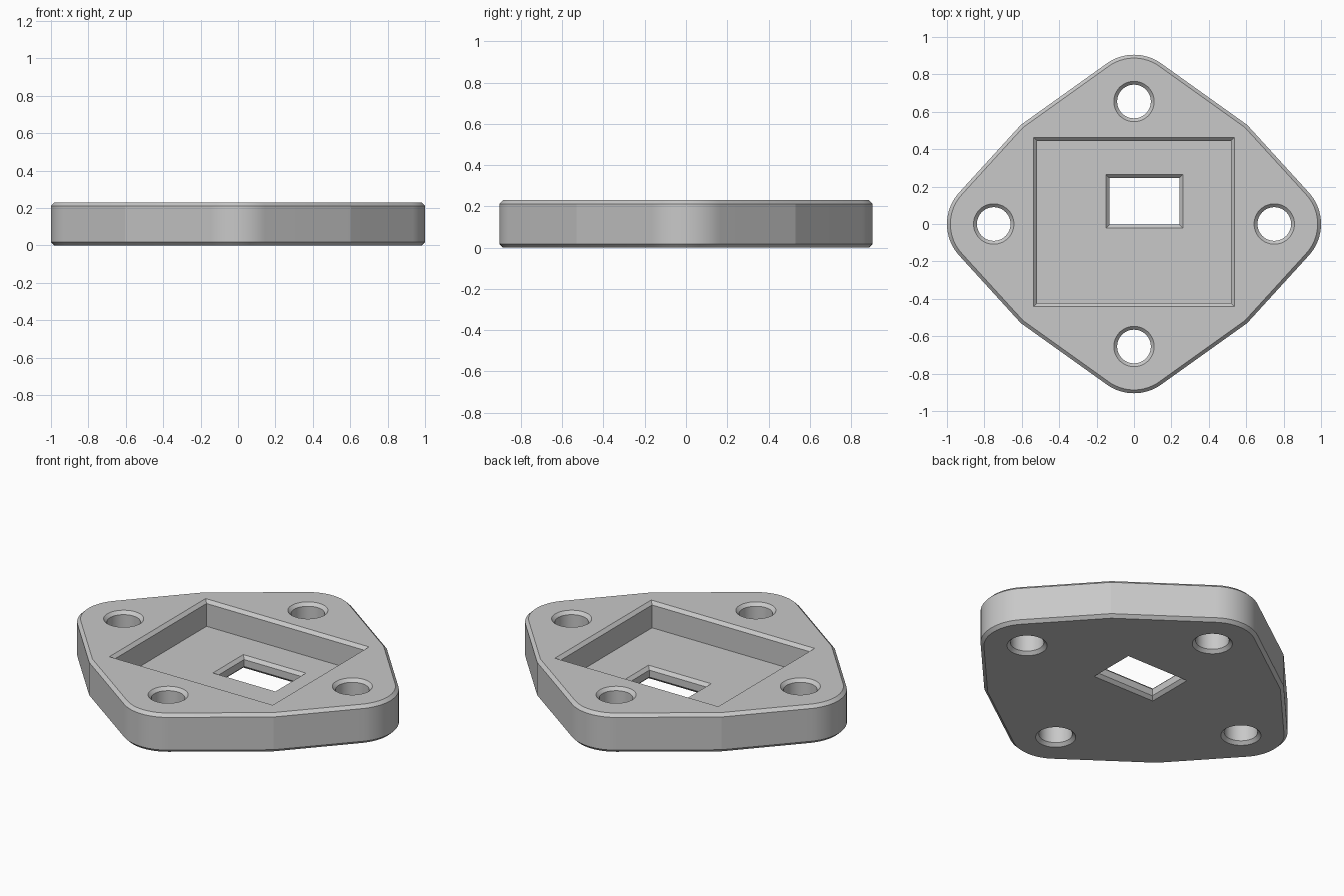
import bpy, bmesh, math
from mathutils import Vector

if "Cube" in bpy.data.objects:
    bpy.data.objects.remove(bpy.data.objects["Cube"], do_unlink=True)

HEIGHT, FLOOR, CHAMFER, REACH = 0.23, 0.077, 0.018, 0.05
HOLE_X, HOLE_Y, LOBE_R, HOLE_R = 0.75, 0.655, 0.25, 0.09
SHOULDER = Vector((0.605, 0.53))

grey = bpy.data.materials.new("light_grey")
grey.use_nodes = True
colour = (0.58, 0.58, 0.58, 1)
grey.diffuse_color = colour
grey.node_tree.nodes["Principled BSDF"].inputs["Base Color"].default_value = colour


def arc(centre, radius, start, end, steps):
    return [Vector(centre) + radius * Vector((math.cos(a), math.sin(a)))
            for a in (start + (end - start) * i / steps for i in range(steps + 1))]


def rectangle(x0, x1, y0, y1):
    return [Vector(p) for p in ((x0, y0), (x1, y0), (x1, y1), (x0, y1))]


def grow(points, d):
    """Offset a counter-clockwise outline outwards by d with mitred corners."""
    result = []
    for i, p in enumerate(points):
        a = (p - points[i - 1]).normalized()
        b = (points[(i + 1) % len(points)] - p).normalized()
        n1, n2 = Vector((a.y, -a.x)), Vector((b.y, -b.x))
        result.append(p + (n1 + n2) * d / (1 + n1.dot(n2)))
    return result


def loft(name, outline, levels):
    """Closed solid through (offset, z) copies of one outline."""
    bm = bmesh.new()
    rings = [[bm.verts.new((p.x, p.y, z)) for p in grow(outline, d)]
             for d, z in levels]
    n = len(outline)
    for low, high in zip(rings, rings[1:]):
        for i in range(n):
            j = (i + 1) % n
            bm.faces.new((low[i], low[j], high[j], high[i]))
    bm.faces.new(rings[0][::-1])
    bm.faces.new(rings[-1])
    mesh = bpy.data.meshes.new(name)
    bm.to_mesh(mesh)
    bm.free()
    mesh.materials.append(grey)
    obj = bpy.data.objects.new(name, mesh)
    bpy.context.collection.objects.link(obj)
    return obj


def through_levels(top):
    """Cutter levels for an opening chamfered at both ends."""
    flare = CHAMFER + REACH
    return [(flare, -REACH), (0, CHAMFER), (0, top - CHAMFER), (flare, top + REACH)]


def tangent_angle(centre, side):
    """Angle on a lobe where the line from the shoulder touches it."""
    v = SHOULDER - Vector(centre)
    return math.atan2(v.y, v.x) + side * math.acos(LOBE_R / v.length)


# Plate outline: four rounded lobes joined through the shoulder corners
right_end = tangent_angle((HOLE_X, 0), -1)
back_start = tangent_angle((0, HOLE_Y), 1)
lobes = [((HOLE_X, 0), 0, right_end),
         ((0, HOLE_Y), math.pi / 2, math.pi - back_start),
         ((-HOLE_X, 0), math.pi, math.pi + right_end),
         ((0, -HOLE_Y), 1.5 * math.pi, 2 * math.pi - back_start)]
shoulder_signs = [(1, 1), (-1, 1), (-1, -1), (1, -1)]
outline = []
for (centre, middle, end), (sx, sy) in zip(lobes, shoulder_signs):
    outline += arc(centre, LOBE_R, 2 * middle - end, end, 16)
    outline.append(Vector((sx * SHOULDER.x, sy * SHOULDER.y)))

plate = loft("flange_plate", outline,
             [(-CHAMFER, 0), (0, CHAMFER), (0, HEIGHT - CHAMFER), (-CHAMFER, HEIGHT)])

# Recessed pocket, offset window and four bolt holes
cutters = [loft("pocket_cutter", rectangle(-0.518, 0.518, -0.422, 0.445),
                [(0, FLOOR), (0, HEIGHT - CHAMFER), (CHAMFER + REACH, HEIGHT + REACH)]),
           loft("window_cutter", rectangle(-0.132, 0.243, -0.004, 0.246),
                through_levels(FLOOR))]
for centre, _, _ in lobes:
    circle = arc(centre, HOLE_R, 0, 2 * math.pi, 48)[:-1]
    cutters.append(loft("bolt_hole_cutter", circle, through_levels(HEIGHT)))

bpy.ops.object.select_all(action="DESELECT")
bpy.context.view_layer.objects.active = plate
plate.select_set(True)
for cutter in cutters:
    cutter.hide_render = True
    mod = plate.modifiers.new(cutter.name, "BOOLEAN")
    mod.operation = "DIFFERENCE"
    mod.solver = "EXACT"
    mod.object = cutter
    bpy.ops.object.modifier_apply(modifier=mod.name)
    bpy.data.objects.remove(cutter, do_unlink=True)

# Smooth only the rounded walls, keep chamfers and shoulders crisp
bpy.ops.object.shade_smooth_by_angle(angle=math.radians(10))
